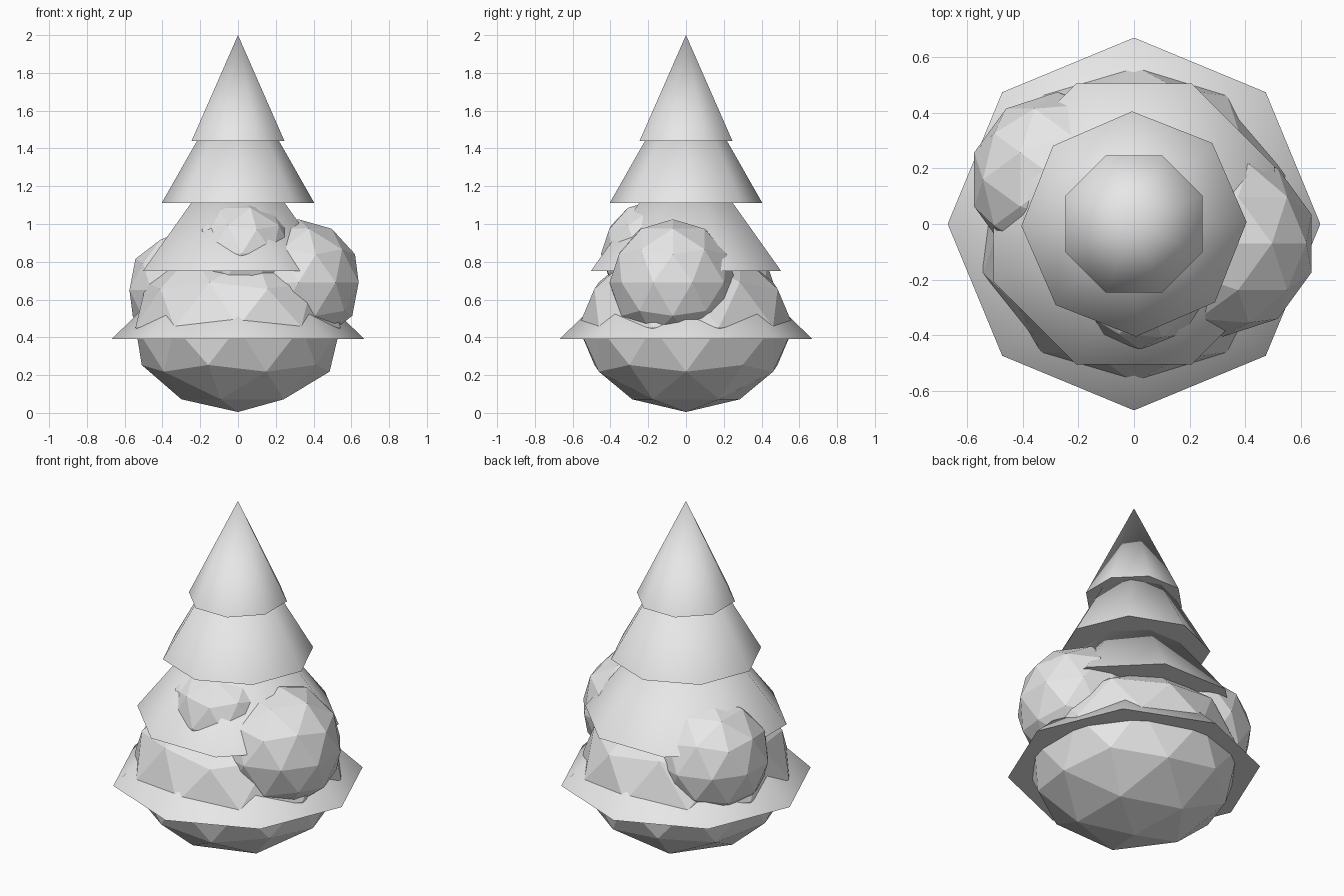
import bpy
import math

cube = bpy.data.objects.get("Cube")
if cube:
    bpy.data.objects.remove(cube, do_unlink=True)

# Single pale grey for every part
grey = bpy.data.materials.new("pale_grey")
grey.use_nodes = True
grey.diffuse_color = (0.8, 0.8, 0.8, 1)
grey.node_tree.nodes["Principled BSDF"].inputs["Base Color"].default_value = (0.8, 0.8, 0.8, 1)


def finish(name):
    obj = bpy.context.object
    obj.name = name
    obj.data.materials.append(grey)
    return obj


def branch_tier(name, radius, base, tip, turn):
    """Eight-sided cone with smooth sides and a crisp rim."""
    bpy.ops.mesh.primitive_cone_add(
        vertices=8, radius1=radius, radius2=0, depth=tip - base,
        location=(0, 0, (base + tip) / 2), rotation=(0, 0, math.radians(turn)))
    finish(name)
    bpy.ops.object.shade_smooth_by_angle(angle=math.radians(60))


def faceted_ball(name, centre, radius, squash=1):
    """Flat-shaded low-poly ball."""
    bpy.ops.mesh.primitive_ico_sphere_add(subdivisions=2, radius=radius, location=centre)
    finish(name).scale.z = squash


# Stacked tiers, bottom to top, alternately turned half a side
branch_tier("bottom_tier", 0.67, 0.39, 1.04, 0)
branch_tier("lower_tier", 0.546, 0.75, 1.46, 22.5)
branch_tier("upper_tier", 0.405, 1.11, 1.82, 1)
branch_tier("top_tier", 0.266, 1.44, 2.0, 22.5)

# Squashed round base and foliage clumps
faceted_ball("round_base", (0, 0, 0.455), 0.57, 0.79)
faceted_ball("left_clump", (0.32, -0.07, 0.69), 0.335)
faceted_ball("right_clump", (-0.275, 0.16, 0.65), 0.315)
faceted_ball("front_clump", (0.02, -0.165, 0.843), 0.285)
